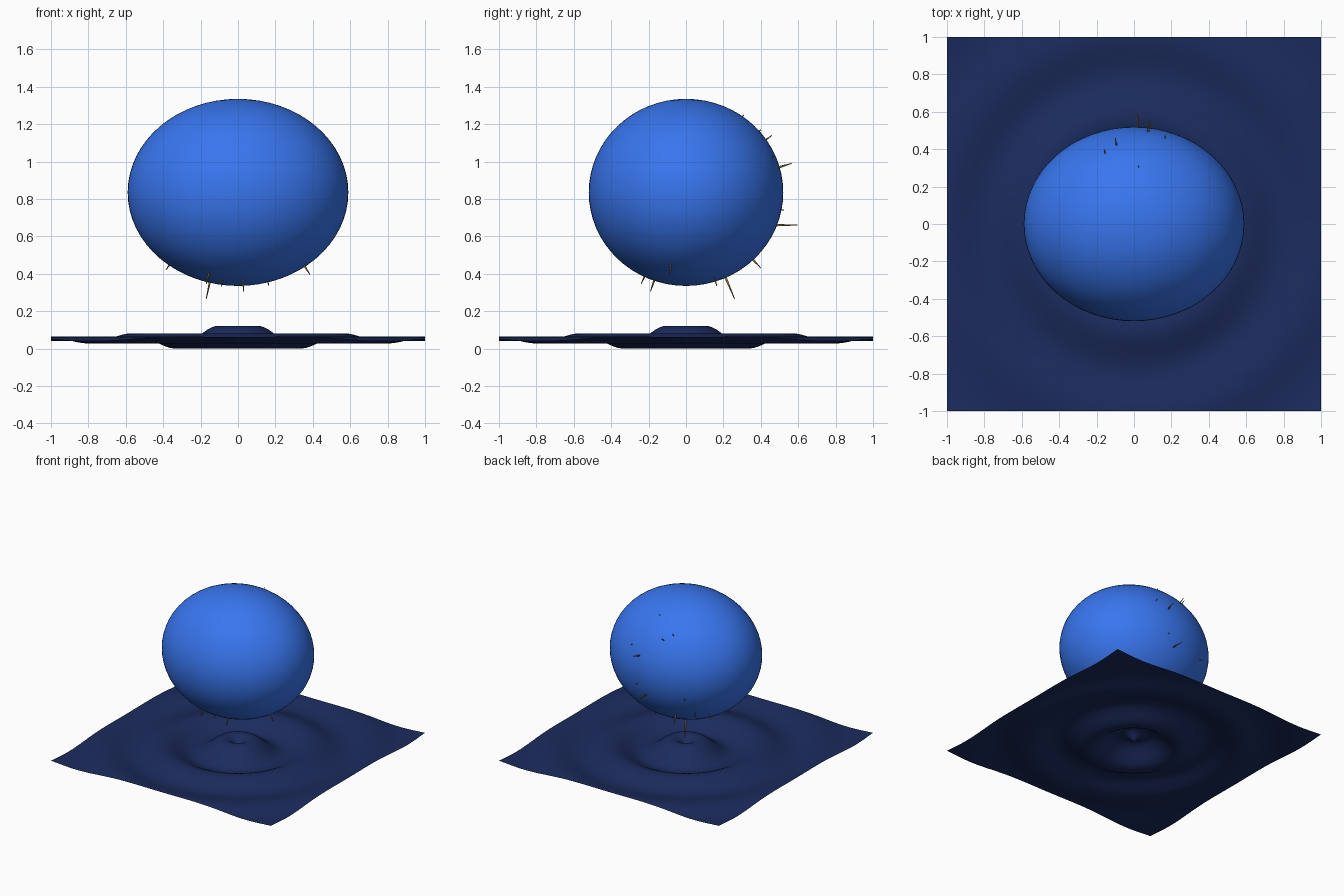
import bpy, bmesh, math
from mathutils import Vector

if "Cube" in bpy.data.objects:
    bpy.data.objects.remove(bpy.data.objects["Cube"])


def material(name, color):
    m = bpy.data.materials.new(name)
    m.diffuse_color = (*color, 1)
    m.use_nodes = True
    m.node_tree.nodes["Principled BSDF"].inputs["Base Color"].default_value = m.diffuse_color
    return m


def add_object(name, bm, mat):
    mesh = bpy.data.meshes.new(name)
    for f in bm.faces:
        f.smooth = True
    bm.to_mesh(mesh)
    bm.free()
    mesh.materials.append(mat)
    ob = bpy.data.objects.new(name, mesh)
    bpy.context.collection.objects.link(ob)
    return ob


ball_mat = material("ball_blue", (0.04, 0.18, 0.86))
water_mat = material("water_blue", (0.011, 0.024, 0.11))
spike_mat = material("spike_gold", (0.25, 0.17, 0.04))

# Rippled water sheet: decaying ring waves
bm = bmesh.new()
bmesh.ops.create_grid(bm, x_segments=100, y_segments=100, size=1)
for v in bm.verts:
    r = v.co.xy.length
    v.co.z = 0.049 + 0.088 * math.exp(-1.75 * r) * math.sin(13.6 * r)
add_object("water", bm, water_mat)

# Ellipsoid body
CENTER = Vector((0, 0, 0.835))
RADII = Vector((0.59, 0.52, 0.50))
bm = bmesh.new()
bmesh.ops.create_uvsphere(bm, u_segments=64, v_segments=32, radius=1)
for v in bm.verts:
    v.co = CENTER + v.co * RADII
add_object("ball", bm, ball_mat)

# Thin spikes, given by their tips and pointing along the ellipsoid normal
TIPS = [
    (0.025, 0.31, 1.25), (-0.16, 0.40, 1.17), (-0.10, 0.46, 1.14),
    (0.085, 0.565, 0.99), (0.02, 0.595, 0.66), (0.17, 0.475, 1.03),
    (0.09, 0.525, 0.74), (-0.17, 0.40, 0.43), (-0.17, 0.26, 0.265),
    (0.165, 0.165, 0.335), (0.03, -0.19, 0.305), (-0.17, -0.24, 0.345),
    (-0.09, -0.18, 0.33), (0.385, -0.09, 0.395), (-0.385, -0.03, 0.42),
    (-0.39, 0.24, 0.465), (-0.32, 0.34, 0.51), (-0.30, 0.45, 0.68),
]
for i, tip in enumerate(TIPS):
    tip = Vector(tip)
    d = tip - CENTER
    normal = Vector([d[k] / RADII[k] ** 2 for k in range(3)]).normalized()
    if i == 4:
        normal = Vector((0, 1, 0))  # this one sticks straight out the back
    length = 0.13 if i in (4, 8) else 0.08
    bm = bmesh.new()
    bmesh.ops.create_cone(bm, cap_ends=True, segments=8, radius1=0.007,
                          radius2=0.002, depth=length)
    spike = add_object(f"spike_{i + 1}", bm, spike_mat)
    spike.location = tip - normal * length / 2
    spike.rotation_euler = normal.to_track_quat('Z', 'Y').to_euler()
